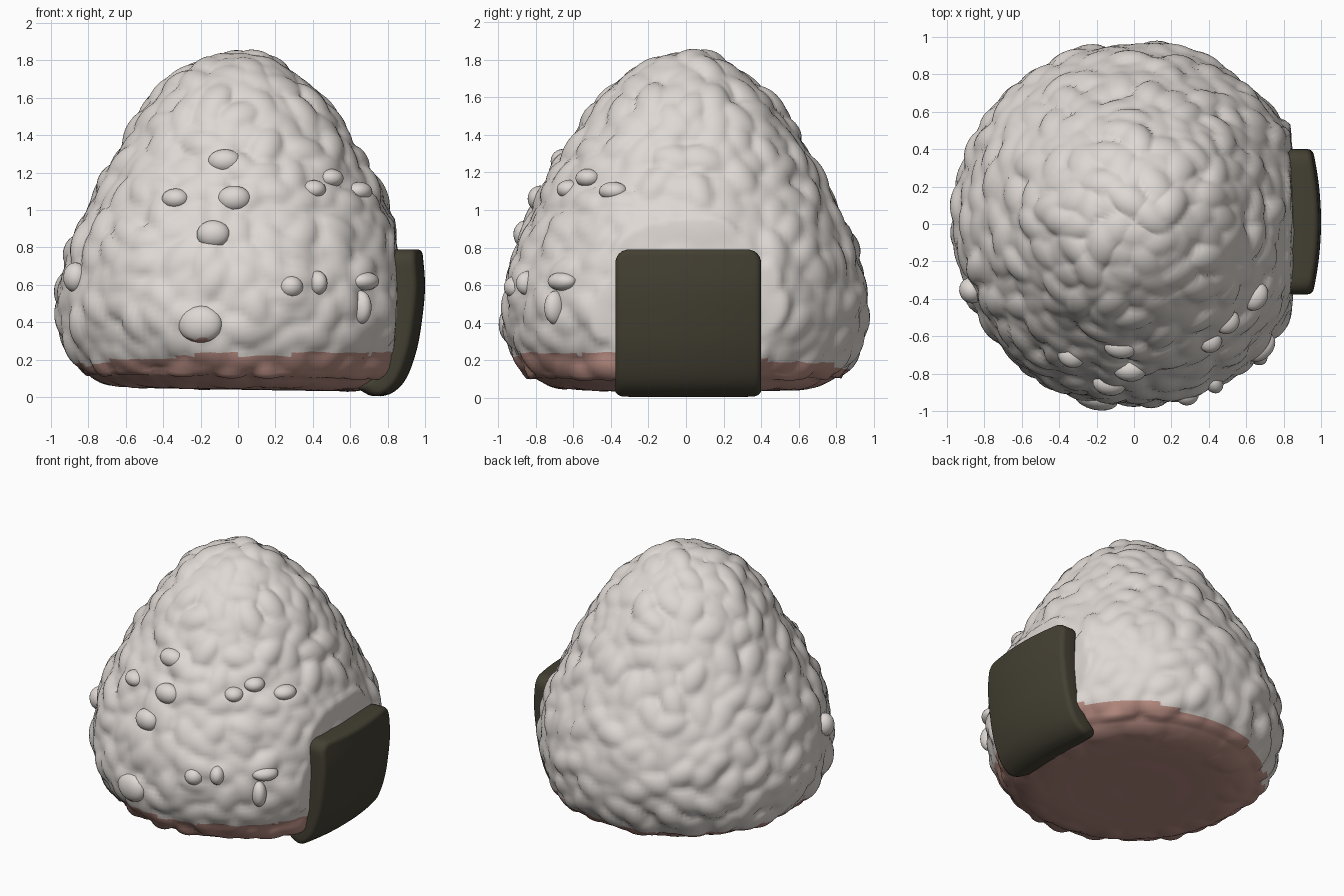
import bpy, bmesh, math, random
from mathutils import Vector, kdtree

if "Cube" in bpy.data.objects:
    bpy.data.objects.remove(bpy.data.objects["Cube"])

random.seed(4)

def mat(name, c):
    m = bpy.data.materials.new(name)
    m.diffuse_color = (*c, 1)
    m.use_nodes = True
    m.node_tree.nodes["Principled BSDF"].inputs["Base Color"].default_value = m.diffuse_color
    return m

RICE = mat("rice white", (0.73, 0.685, 0.65))
PINK = mat("pink base", (0.47, 0.26, 0.22))
NORI = mat("seaweed green", (0.056, 0.050, 0.032))

def add(name, bm, mats):
    bmesh.ops.recalc_face_normals(bm, faces=bm.faces)
    me = bpy.data.meshes.new(name)
    bm.to_mesh(me)
    bm.free()
    for m in mats:
        me.materials.append(m)
    for p in me.polygons:
        p.use_smooth = True
    ob = bpy.data.objects.new(name, me)
    bpy.context.collection.objects.link(ob)
    return ob

def spline(pts, n):
    """Catmull-Rom through 2D points, resampled evenly along its length."""
    P = [Vector(p) for p in pts]
    P = [2 * P[0] - P[1]] + P + [2 * P[-1] - P[-2]]
    out = []
    for i in range(1, len(P) - 2):
        a, b, c, d = P[i - 1:i + 3]
        for k in range(40):
            t = k / 40
            out.append(0.5 * (2 * b + (c - a) * t + (2 * a - 5 * b + 4 * c - d) * t * t
                              + (3 * b - a - 3 * c + d) * t ** 3))
    out.append(P[-2])
    L = [0]
    for a, b in zip(out, out[1:]):
        L.append(L[-1] + (b - a).length)
    res, j = [], 0
    for i in range(n + 1):
        s = L[-1] * i / n
        while j < len(L) - 2 and L[j + 1] < s:
            j += 1
        res.append(out[j].lerp(out[j + 1], (s - L[j]) / max(L[j + 1] - L[j], 1e-9)))
    return res

# rounded cone profile (radius, height)
PROFILE = [(0.0, 0.04), (0.35, 0.04), (0.6, 0.045), (0.75, 0.085), (0.85, 0.17),
           (0.92, 0.32), (0.943, 0.5), (0.915, 0.68), (0.855, 0.86), (0.765, 1.05),
           (0.65, 1.26), (0.53, 1.46), (0.395, 1.63), (0.23, 1.755), (0.11, 1.80), (0.0, 1.81)]
ROWS, SEGS = 120, 200
prof = spline(PROFILE, ROWS)

def point(i, ang):
    """Surface position and normal at profile row i."""
    p = prof[i]
    t = (prof[min(i + 1, ROWS)] - prof[max(i - 1, 0)]).normalized()
    ca, sa = math.cos(ang), math.sin(ang)
    return Vector((p.x * ca, p.x * sa, p.y)), Vector((t.y * ca, t.y * sa, -t.x))

# scatter flattened rice grains over the surface
grains = []
weights = [max(p.x, 0) for p in prof]
for i in random.choices(range(ROWS + 1), weights, k=6000):
    c, n = point(i, random.uniform(0, math.tau))
    if c.z < 0.06 or any((c - g[0]).length_squared < 0.0105 for g in grains):
        continue
    side = n.cross(Vector((0, 0, 1)))
    side = side.normalized() if side.length > 1e-3 else Vector((1, 0, 0))
    a = random.uniform(0, math.pi)
    u = side * math.cos(a) + n.cross(side) * math.sin(a)
    grains.append((c, u, n.cross(u), random.uniform(0.015, 0.056)))
tree = kdtree.KDTree(len(grains))
for k, g in enumerate(grains):
    tree.insert(g[0], k)
tree.balance()

def bump(p):
    h = 0
    for _, k, _ in tree.find_n(p, 10):
        c, u, v, amp = grains[k]
        d = p - c
        q = (d.dot(u) / 0.14) ** 2 + (d.dot(v) / 0.09) ** 2
        if q < 1:
            h = max(h, amp * (1 - q) ** 0.65)
    return h

# rice body, flattened slightly on the seaweed side
bm = bmesh.new()
rings = []
for i in range(ROWS + 1):
    ring = []
    for s in range(1 if i in (0, ROWS) else SEGS):
        p, n = point(i, math.tau * s / SEGS)
        q = p + n * bump(p) * (0.3 if n.z < -0.75 else 1)
        if q.x > 0.835:
            q.x = 0.835 + (q.x - 0.835) * 0.2
        q.z = max(q.z - 0.018 * q.x * max(0, 1 - q.z * 2), 0.015)
        ring.append(bm.verts.new(q))
    rings.append(ring)
for a, b in zip(rings, rings[1:]):
    for s in range(SEGS):
        f = [a[s % len(a)], a[(s + 1) % len(a)], b[(s + 1) % len(b)], b[s % len(b)]]
        bm.faces.new(list(dict.fromkeys(f)))
for f in bm.faces:
    c = f.calc_center_median()
    wobble = 0.012 * math.sin(9 * c.x + 3) * math.cos(8 * c.y)
    f.material_index = int(c.z < 0.19 + 0.025 * c.x - 0.04 * c.y + wobble)
add("rice_body", bm, [RICE, PINK])

# loose grains on the front: x, z, half width, half height
LOOSE = [(-0.07, 1.26, .09, .065), (-0.33, 1.06, .075, .055), (-0.02, 1.06, .09, .07),
         (-0.13, 0.87, .09, .075), (-0.2, 0.39, .12, .10), (0.40, 1.11, .065, .05),
         (0.49, 1.17, .07, .05), (0.64, 1.10, .08, .05), (0.28, 0.59, .065, .06),
         (0.42, 0.61, .05, .065), (-0.86, 0.64, .07, .08), (0.67, 0.62, .09, .05),
         (0.65, 0.48, .05, .09)]
bm = bmesh.new()
for x, z, w, h in LOOSE:
    r = min((abs(p.y - z), p.x) for p in prof[ROWS // 4:])[1] + 0.005
    y = -math.sqrt(max(r * r - x * x, 0.01))
    tilt = math.atan2(x, -y)
    new = bmesh.ops.create_icosphere(bm, subdivisions=3, radius=1)["verts"]
    for v in new:
        lx, out, lz = v.co.x * w, v.co.y * 0.065 - 0.01, v.co.z * h
        v.co = Vector((x + lx * math.cos(tilt) - out * math.sin(tilt),
                       y + lx * math.sin(tilt) + out * math.cos(tilt), z + lz))
for f in bm.faces:
    f.material_index = int(f.calc_center_median().z < 0.315)
add("loose_grains", bm, [RICE, PINK])

# seaweed wrap: curved sheet with rounded corners on the right side (x, z outline)
OUTER = [(0.75, 0.0), (0.83, 0.025), (0.90, 0.10), (0.955, 0.25),
         (0.985, 0.42), (1.0, 0.6), (0.985, 0.79)]
INNER = [(0.63, 0.05), (0.70, 0.09), (0.76, 0.17), (0.80, 0.30),
         (0.82, 0.42), (0.83, 0.6), (0.82, 0.79)]
N, M, HL, HW, RAD = 28, 24, 0.46, 0.388, 0.075
FINE = 400
curves = spline(OUTER, FINE), spline(INNER, FINE)
bm = bmesh.new()
grid = {}
for k in (0, 1):
    for i in range(N + 1):
        for j in range(M + 1):
            a, b = HL * (2 * i / N - 1), HW * (2 * j / M - 1)
            ca, cb = abs(a) - (HL - RAD), abs(b) - (HW - RAD)
            if ca > 0 and cb > 0:
                s = max(ca, cb) / math.hypot(ca, cb)
                a = math.copysign(HL - RAD + ca * s, a)
                b = math.copysign(HW - RAD + cb * s, b)
            p = curves[k][round((a / HL + 1) / 2 * FINE)]
            drop = 0.045 * (b / HW) ** 2 if k == 0 else 0
            grid[k, i, j] = bm.verts.new((p.x - drop, 0.012 + b, p.y))
for k in (0, 1):
    for i in range(N):
        for j in range(M):
            bm.faces.new([grid[k, i, j], grid[k, i + 1, j], grid[k, i + 1, j + 1], grid[k, i, j + 1]])
rim = ([(0, j) for j in range(M)] + [(i, M) for i in range(N)]
       + [(N, j) for j in range(M, 0, -1)] + [(i, 0) for i in range(N, 0, -1)])
walls = [bm.faces.new([grid[(0, *a)], grid[(0, *b)], grid[(1, *b)], grid[(1, *a)]])
         for a, b in zip(rim, rim[1:] + rim[:1])]
bmesh.ops.recalc_face_normals(bm, faces=bm.faces)
edges = [e for e in bm.edges if sum(f in walls for f in e.link_faces) == 1]
bmesh.ops.bevel(bm, geom=edges, offset=0.03, segments=4, profile=0.5,
                affect='EDGES', clamp_overlap=True)
add("seaweed_wrap", bm, [NORI])
